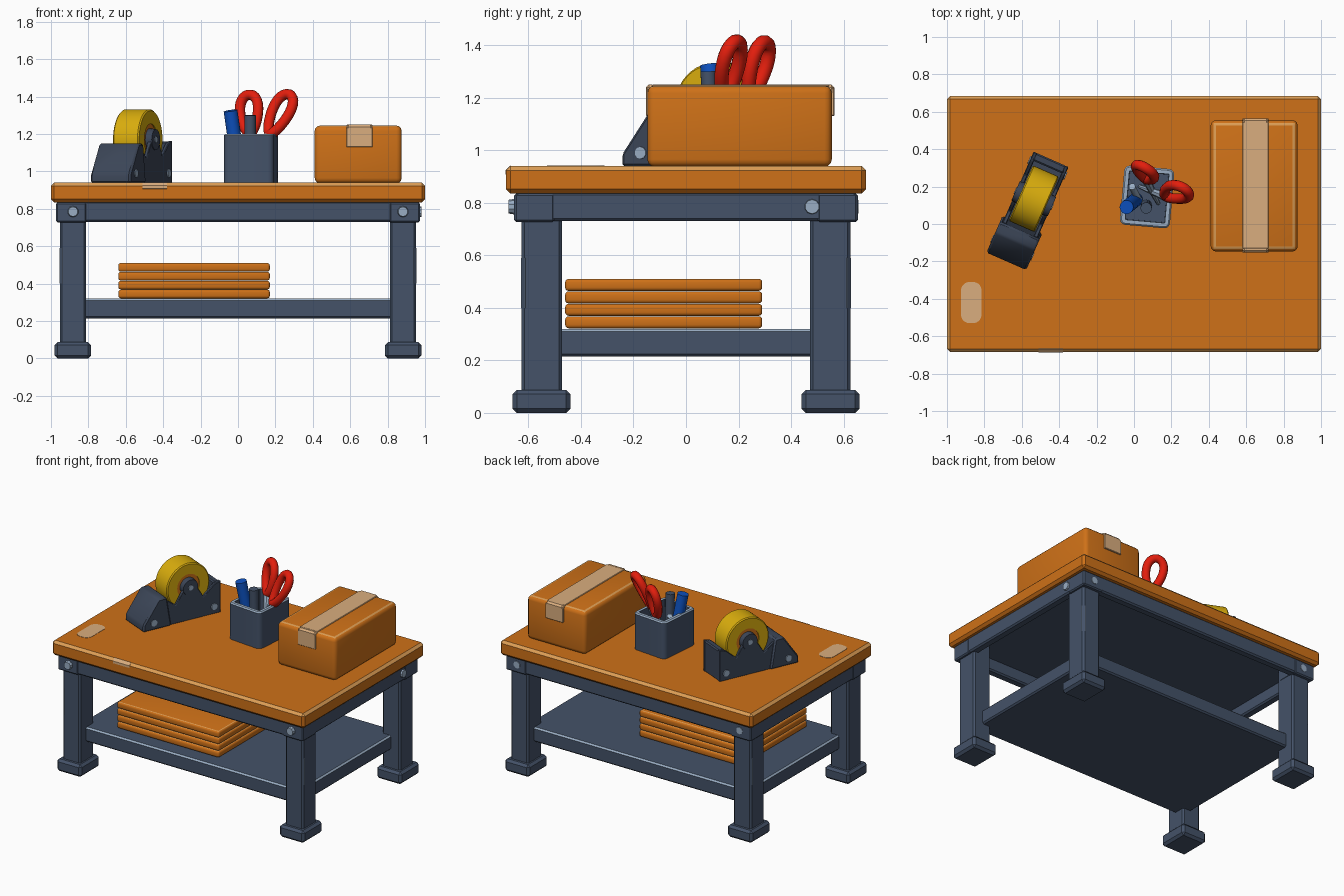
import bpy, bmesh, math
from mathutils import Matrix, Vector

cube = bpy.data.objects.get("Cube")
if cube:
    bpy.data.objects.remove(cube, do_unlink=True)


def material(name, r, g, b):
    m = bpy.data.materials.new(name)
    m.use_nodes = True
    m.diffuse_color = (r, g, b, 1)
    bsdf = m.node_tree.nodes["Principled BSDF"]
    bsdf.inputs["Base Color"].default_value = (r, g, b, 1)
    bsdf.inputs["Roughness"].default_value = 0.7
    return m


orange = material("orange wood", .62, .165, .009)
pale_orange = material("worn orange", .72, .34, .09)
slate = material("slate metal", .058, .085, .14)
pale_slate = material("pale slate", .32, .42, .55)
dark = material("dark slate", .044, .06, .095)
tan = material("tan tape", .70, .42, .21)
yellow = material("yellow tape", .70, .42, .004)
red = material("red plastic", .77, .013, .004)
blue = material("blue plastic", .004, .085, .54)


def finish(bm, name, mats, matrix=None):
    bmesh.ops.recalc_face_normals(bm, faces=bm.faces)
    me = bpy.data.meshes.new(name)
    bm.to_mesh(me)
    bm.free()
    for m in mats:
        me.materials.append(m)
    me.shade_smooth()
    me.set_sharp_from_angle(angle=math.radians(35))
    ob = bpy.data.objects.new(name, me)
    bpy.context.collection.objects.link(ob)
    if matrix:
        ob.matrix_world = matrix
    return ob


def box(name, lo, hi, mat, bevel=.012, seg=1, worn=None, band=(.3, .95), matrix=None):
    """Bevelled block; upward bevel faces inside the band get the worn colour."""
    bm = bmesh.new()
    lo, hi = Vector(lo), Vector(hi)
    size = hi - lo
    bmesh.ops.create_cube(bm, size=1, matrix=Matrix.Translation((lo + hi) / 2) @ Matrix.Diagonal((*size, 1)))
    if bevel:
        bmesh.ops.bevel(bm, geom=bm.edges[:], offset=bevel, segments=seg, profile=.5, affect='EDGES')
    bm.normal_update()
    if worn:
        for f in bm.faces:
            f.material_index = int(band[0] < f.normal.z < band[1])
    return finish(bm, name, [mat, worn] if worn else [mat], matrix)


def rod(name, a, b, r1, mat, r2=None, sides=20, matrix=None):
    a, b = Vector(a), Vector(b)
    bm = bmesh.new()
    turn = (b - a).to_track_quat('Z', 'Y').to_matrix().to_4x4()
    bmesh.ops.create_cone(bm, cap_ends=True, segments=sides, radius1=r1, radius2=r1 if r2 is None else r2,
                          depth=(b - a).length, matrix=Matrix.Translation((a + b) / 2) @ turn)
    return finish(bm, name, [mat], matrix)


def prism(name, points, offset, mat, bevel=0, matrix=None):
    """Extrude a closed 3D outline by an offset."""
    bm = bmesh.new()
    face = bm.faces.new([bm.verts.new(p) for p in points])
    new = bmesh.ops.extrude_face_region(bm, geom=[face])["geom"]
    bmesh.ops.translate(bm, vec=offset, verts=[v for v in new if isinstance(v, bmesh.types.BMVert)])
    if bevel:
        bmesh.ops.bevel(bm, geom=bm.edges[:], offset=bevel, segments=1, affect='EDGES')
    return finish(bm, name, [mat], matrix)


# Tabletop and its worn patches
box("tabletop", (-1, -.685, .835), (1, .685, .94), orange, .017, 1, pale_orange)
corner, patch = .045, []
for i in range(24):
    t = math.tau * (i + .5) / 24
    sx, sy = math.copysign(1, math.cos(t)), math.copysign(1, math.sin(t))
    patch.append((-.87 + sx * .01 + corner * math.cos(t), -.42 + sy * .065 + corner * math.sin(t), .938))
prism("worn_patch_top", patch, (0, 0, .004), tan)
edge = ((-.687, .908), (-.687, .924), (-.669, .942), (-.66, .935), (-.68, .905))
prism("worn_patch_edge", [(-.51, y, z) for y, z in edge], (.13, 0, 0), tan)

# Apron frame and underside panel
for s, side in ((-1, "a"), (1, "b")):
    y, x = sorted((s * .65, s * .59)), sorted((s * .97, s * .91))
    box("long_apron_" + side, (-.97, y[0], .73), (.97, y[1], .84), slate, .01)
    box("short_apron_" + side, (x[0], -.645, .73), (x[1], .645, .84), slate, .01)
box("underside_panel", (-.93, -.61, .815), (.93, .61, .838), slate, 0)

# Legs with worn outer corners, feet, corner plates
for sx in (-1, 1):
    for sy in (-1, 1):
        def mirrored(name, lo, hi, bevel):
            xs, ys = sorted((sx * lo[0], sx * hi[0])), sorted((sy * lo[1], sy * hi[1]))
            box(name, (xs[0], ys[0], lo[2]), (xs[1], ys[1], hi[2]), slate, bevel)
        mirrored("leg", (.812, .472, .06), (.953, .627, .83), .012)
        mirrored("foot", (.785, .44, 0), (.98, .66, .087), .016)
        mirrored("corner_plate", (.81, .5, .727), (.972, .654, .835), .008)
        streak = ((.938, .629), (.955, .612), (.948, .61), (.936, .622))
        prism("leg_worn_corner", [(sx * x, sy * y, .4) for x, y in streak], (0, 0, .19), pale_slate)

# Bolts
for sx in (-1, 1):
    rod("front_bolt", (sx * .882, -.64, .785), (sx * .882, -.676, .785), .032, pale_slate, .026, 10)
    rod("back_bolt", (sx * .882, .64, .785), (sx * .882, .657, .785), .028, pale_slate, .025, 10)
rod("side_bolt", (.95, .48, .785), (.982, .48, .785), .032, pale_slate, .027, 10)

# Lower shelf with a stack of boards
box("shelf", (-.88, -.56, .215), (.88, .56, .32), slate, .01, 1, pale_slate)
for i in range(4):
    z = .322 + i * .0475
    box("stacked_board", (-.64, -.46, z), (.17, .29, z + .0455), orange, .013, 3, pale_orange, (.9, .99))

# Parcel with tape strip
box("parcel", (.41, -.147, .937), (.875, .555, 1.245), orange, .028, 3, pale_orange, (.9, .99))
box("parcel_tape_top", (.58, -.13, 1.241), (.72, .545, 1.25), tan, .003)
for y0, y1, name in ((-.153, -.144, "front"), (.552, .565, "back")):
    box("parcel_tape_" + name, (.58, y0, 1.13), (.72, y1, 1.235), tan, .003)
    y = (y0, y0 + .035) if name == "front" else (y1 - .035, y1)
    box("parcel_tape_fold_" + name, (.58, y[0], 1.215), (.72, y[1], 1.25), tan, .012)

# Pen cup, hollowed from a block, with a worn rim
bm = bmesh.new()
bmesh.ops.create_cube(bm, size=1, matrix=Matrix.Diagonal((.268, .318, .262, 1)))
upright = [e for e in bm.edges if abs(e.verts[0].co.z - e.verts[1].co.z) > .1]
bmesh.ops.bevel(bm, geom=upright, offset=.03, segments=3, profile=.5, affect='EDGES')
bm.normal_update()
top = max(bm.faces, key=lambda f: f.calc_center_median().z)
bmesh.ops.translate(bm, vec=(0, 0, -.008), verts=top.verts)
for width, rise in ((.008, .008), (.02, 0)):
    for f in bmesh.ops.inset_individual(bm, faces=[top], thickness=width, depth=rise)["faces"]:
        f.material_index = 1
bmesh.ops.inset_individual(bm, faces=[top], thickness=.003, depth=-.225)
finish(bm, "pen_cup", [slate, pale_slate],
       Matrix.Translation((.07, .145, 1.07)) @ Matrix.Rotation(math.radians(-5), 4, 'Z'))

# Pens
rod("blue_pen", (.01, .13, .98), (-.04, .09, 1.325), .037, blue)
rod("grey_pen", (.065, .1, .98), (.065, .085, 1.3), .03, slate)
rod("thin_pen", (.03, .12, .98), (-.01, .2, 1.2), .018, pale_slate)


# Scissors: looped handles over crossing blades
def handle(name, low, high, tip):
    low, high = Vector(low), Vector(high)
    axis = (high - low).normalized()
    across = Vector((.86, -.51, 0))
    across = (across - axis * across.dot(axis)).normalized()
    half, mid = (high - low).length / 2 - .026, (low + high) / 2
    data = bpy.data.curves.new(name, 'CURVE')
    data.dimensions = '3D'
    data.bevel_depth, data.bevel_resolution = .028, 3
    spline = data.splines.new('POLY')
    spline.points.add(27)
    spline.use_cyclic_u = True
    for i, p in enumerate(spline.points):
        t = math.tau * i / 28
        wide = .054 * (1 + .3 * math.cos(t)) * math.sin(t)
        p.co = (*(mid + axis * half * math.cos(t) + across * wide), 1)
    data.materials.append(red)
    ob = bpy.data.objects.new(name, data)
    bpy.context.collection.objects.link(ob)
    bpy.ops.object.select_all(action='DESELECT')
    ob.select_set(True)
    bpy.context.view_layer.objects.active = ob
    bpy.ops.object.convert(target='MESH')
    bpy.ops.object.shade_smooth()
    rod(name + "_blade", tip, low + axis * .02, .01, pale_slate, .026, 8)


handle("scissor_handle_a", (.065, .235, 1.18), (.055, .31, 1.435), (.13, .11, .98))
handle("scissor_handle_b", (.16, .145, 1.18), (.285, .19, 1.435), (.03, .2, .98))

# Tape dispenser in its own turned frame: x across, y along
turned = Matrix.Translation((-.56, .08, 0)) @ Matrix.Rotation(math.radians(-23.7), 4, 'Z')
hub_y, hub_z = .06, 1.17
wall = [(-.25, .937), (-.25, 1.0), (-.17, 1.13), (-.13, 1.13), (-.05, 1.07), (.03, 1.2), (.09, 1.2),
        (.16, 1.08), (.24, 1.15), (.29, 1.165), (.29, .937)]
for s in (-1, 1):
    prism("dispenser_wall", [(s * .08, y, z) for y, z in wall], (s * .022, 0, 0), dark, .004, turned)
    for y in (-.225, .24):
        x = .112 if y < 0 else .1
        rod("dispenser_bolt", (s * (x - .02), y, .99), (s * (x + .008), y, .99), .027, pale_slate, .023, 10, turned)
    rod("dispenser_hub", (s * .06, hub_y, hub_z), (s * .106, hub_y, hub_z), .062, dark, .056, 20, turned)
    rod("hub_pin", (s * .09, hub_y, hub_z), (s * .11, hub_y, hub_z), .02, pale_slate, .018, 12, turned)
nose = [(-.305, .937), (-.305, .985), (-.19, 1.15), (-.125, 1.15), (-.09, .937)]
prism("dispenser_nose", [(-.116, y, z) for y, z in nose], (.232, 0, 0), dark, .01, turned)
box("dispenser_floor", (-.085, -.13, .937), (.085, .28, .985), dark, 0, matrix=turned)
box("dispenser_tail", (-.09, .245, .937), (.09, .29, 1.16), dark, .008, matrix=turned)

# Tape roll with its core
bm = bmesh.new()
rings = []
for r, x in ((.085, -.076), (.155, -.076), (.162, -.069), (.162, .069), (.155, .076), (.085, .076)):
    rings.append([bm.verts.new((x, hub_y + r * math.cos(math.tau * i / 40), hub_z + r * math.sin(math.tau * i / 40)))
                  for i in range(40)])
for a, b in zip(rings, rings[1:] + rings[:1]):
    for i in range(40):
        j = (i + 1) % 40
        bm.faces.new((a[i], a[j], b[j], b[i]))
finish(bm, "tape_roll", [yellow], turned)
rod("tape_core", (-.07, hub_y, hub_z), (.07, hub_y, hub_z), .086, orange, None, 40, turned)
